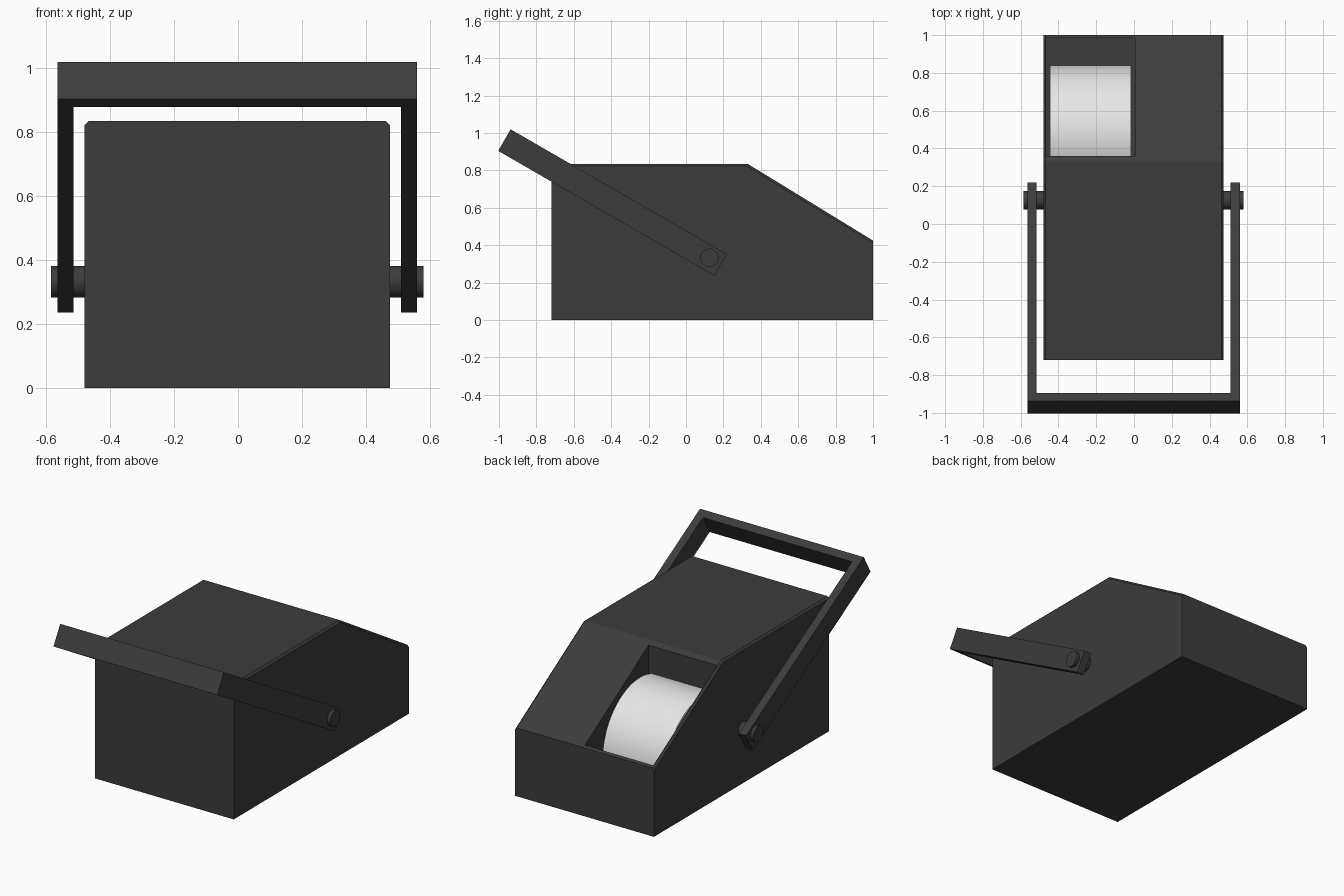
import bpy, bmesh, math
from mathutils import Vector

cube = bpy.data.objects.get("Cube")
if cube:
    bpy.data.objects.remove(cube)


def material(name, rgb, rough):
    m = bpy.data.materials.new(name)
    m.use_nodes = True
    m.diffuse_color = (*rgb, 1)
    bsdf = m.node_tree.nodes["Principled BSDF"]
    bsdf.inputs["Base Color"].default_value = (*rgb, 1)
    bsdf.inputs["Roughness"].default_value = rough
    return m


charcoal = material("charcoal plastic", (0.045, 0.045, 0.045), 0.5)
paper = material("white paper", (0.8, 0.8, 0.8), 0.8)


def extrude_x(name, profile, x0, x1, mat):
    """Extrude a (y, z) outline from x0 to x1."""
    bm = bmesh.new()
    face = bm.faces.new([bm.verts.new((x0, y, z)) for y, z in profile])
    moved = bmesh.ops.extrude_face_region(bm, geom=[face])["geom"]
    bmesh.ops.translate(bm, vec=(x1 - x0, 0, 0),
                        verts=[v for v in moved if isinstance(v, bmesh.types.BMVert)])
    bmesh.ops.recalc_face_normals(bm, faces=bm.faces)
    mesh = bpy.data.meshes.new(name)
    bm.to_mesh(mesh)
    bm.free()
    mesh.materials.append(mat)
    obj = bpy.data.objects.new(name, mesh)
    bpy.context.collection.objects.link(obj)
    return obj


def circle(y, z, r, count, floor=-1):
    return [(y + r * math.cos(a), max(floor, z + r * math.sin(a)))
            for a in (2 * math.pi * i / count for i in range(count))]


def smooth(obj):
    bpy.ops.object.select_all(action="DESELECT")
    obj.select_set(True)
    bpy.context.view_layer.objects.active = obj
    bpy.ops.object.shade_smooth_by_angle(angle=math.radians(35))


# Housing: wedge-backed case with chamfered side rails
LEFT, RIGHT = 0.475, -0.48
housing = extrude_x("housing", [(-0.72, 0), (1, 0), (1, 0.425), (0.33, 0.835), (-0.72, 0.835)],
                    RIGHT, LEFT, charcoal)
bm = bmesh.new()
bm.from_mesh(housing.data)
rails = [e for e in bm.edges
         if abs(e.verts[0].co.x - e.verts[1].co.x) < 0.01
         and min(v.co.z for v in e.verts) > 0.1]
bmesh.ops.bevel(bm, geom=rails, offset=0.012, segments=1, affect="EDGES")
bm.to_mesh(housing.data)
bm.free()

# Paper compartment cut down through the sloping back
cutter = extrude_x("compartment_cutter", [(0.36, 0.02), (0.985, 0.02), (0.985, 1), (0.36, 1)],
                   -0.465, 0.005, charcoal)
cutter.hide_render = True
cutter.hide_viewport = True
cut = housing.modifiers.new("compartment", "BOOLEAN")
cut.operation = "DIFFERENCE"
cut.solver = "EXACT"
cut.object = cutter

# Paper roll resting in the compartment
roll = extrude_x("paper_roll", circle(0.475, 0.3, 0.365, 64, floor=0.03), -0.445, -0.015, paper)
smooth(roll)

# Tilted carrying handle: two arms joined by a grip
along = Vector((-math.cos(math.radians(30)), math.sin(math.radians(30))))
across = Vector((-along.y, along.x)) * -1
base = Vector((0.152, 0.237))
LENGTH, WIDTH, THICK = 1.335, 0.133, 0.05


def strip(start, end):
    a, b = base + along * start, base + along * end
    return [a, b, b + across * WIDTH, a + across * WIDTH]


CENTRE, HALF = -0.0025, 0.5625
extrude_x("handle_grip", strip(LENGTH - THICK, LENGTH), CENTRE - HALF, CENTRE + HALF, charcoal)

# Arms and pivot pins on both sides
for side, s in (("left", 1), ("right", -1)):
    extrude_x(side + "_handle_arm", strip(0, LENGTH - THICK),
              CENTRE + s * (HALF - THICK), CENTRE + s * HALF, charcoal)
    pin = extrude_x(side + "_pivot_pin", circle(0.125, 0.333, 0.049, 32),
                    CENTRE + s * 0.45, CENTRE + s * 0.583, charcoal)
    smooth(pin)
